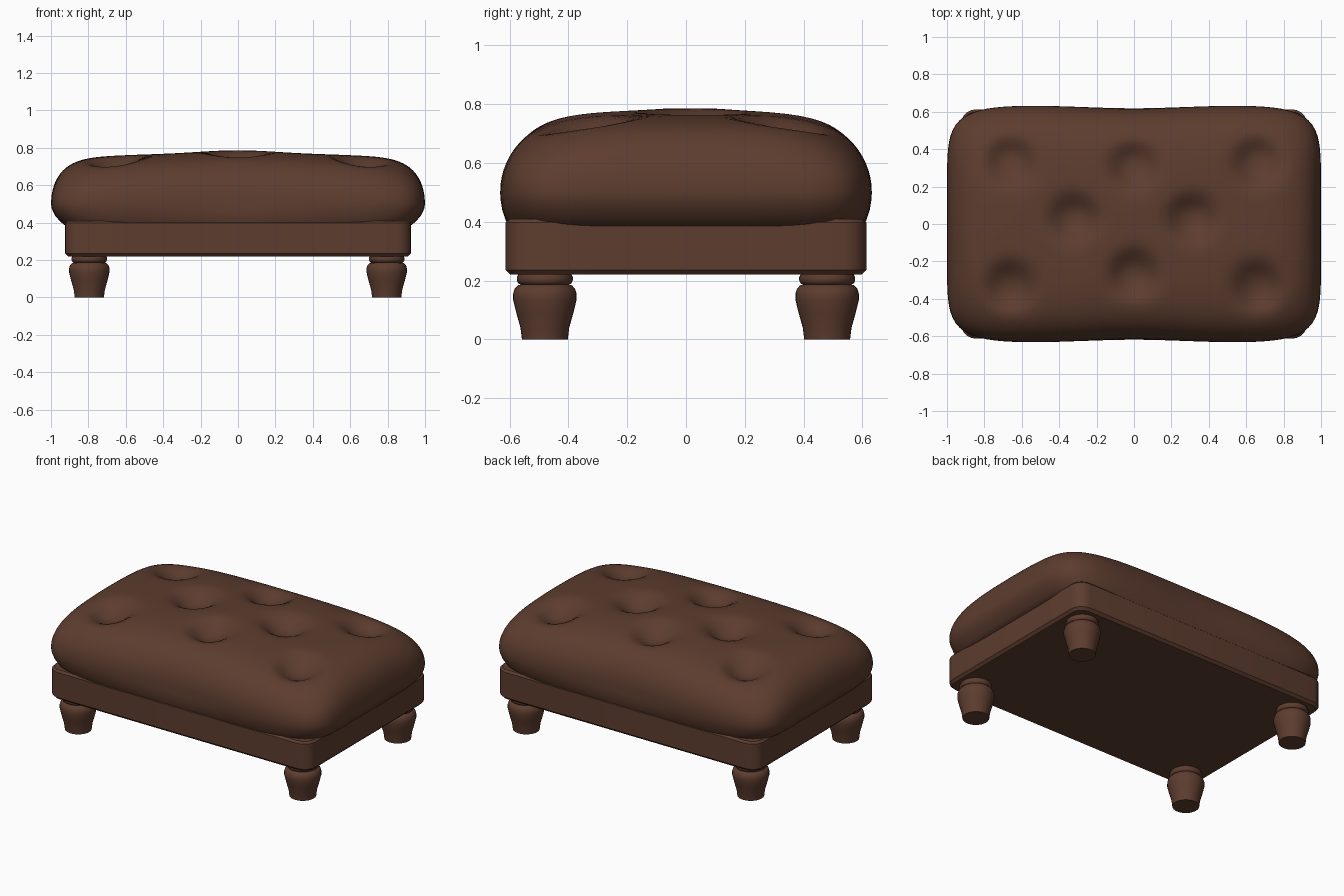
import bpy, bmesh, math

if "Cube" in bpy.data.objects:
    bpy.data.objects.remove(bpy.data.objects["Cube"])

leather = bpy.data.materials.new("brown leather")
leather.diffuse_color = (0.110, 0.046, 0.028, 1)
leather.use_nodes = True
leather.node_tree.nodes["Principled BSDF"].inputs["Base Color"].default_value = leather.diffuse_color


def finish(name, bm, angle):
    bmesh.ops.recalc_face_normals(bm, faces=bm.faces)
    me = bpy.data.meshes.new(name)
    bm.to_mesh(me)
    bm.free()
    ob = bpy.data.objects.new(name, me)
    bpy.context.collection.objects.link(ob)
    me.materials.append(leather)
    bpy.ops.object.select_all(action='DESELECT')
    ob.select_set(True)
    bpy.context.view_layer.objects.active = ob
    bpy.ops.object.shade_smooth_by_angle(angle=math.radians(angle))
    return ob


def loft(name, rings, angle=40):
    """Skin a stack of equal-length point rings and cap both ends."""
    bm = bmesh.new()
    vs = [[bm.verts.new(p) for p in r] for r in rings]
    n = len(vs[0])
    for a, b in zip(vs, vs[1:]):
        for i in range(n):
            bm.faces.new((a[i], a[(i + 1) % n], b[(i + 1) % n], b[i]))
    bm.faces.new(vs[0])
    bm.faces.new(vs[-1])
    return finish(name, bm, angle)


# Cushion: soft rounded outline, domed top with eight tufts
N, HX, HY = 32, 1.0, 0.635
outline = []
for side in range(4):
    for i in range(N):
        X, Y = 1, -1 + 2 * i / N
        for _ in range(side):
            X, Y = -Y, X
        k = (abs(X) ** 7 + abs(Y) ** 7) ** (-1 / 7)
        outline.append((X * k, Y * k))

tufts = [(sx * 0.66, sy * 0.33) for sx in (-1, 1) for sy in (-1, 1)]
tufts += [(0, 0.31), (0, -0.27), (-0.32, 0.03), (0.31, 0.03)]


def pinch(x, amount):
    # long sides drawn in slightly at the middle
    return 1 - 0.03 * amount * math.exp(-(x / 0.35) ** 2)


def top_point(X, Y, t):
    x, y = X * t * HX, Y * t * HY
    p = 5 + 5 * (1 - Y * Y)
    f = math.sqrt(max(0, 1 - t ** p))
    dome = 0.03 * math.exp(-(x / 0.45) ** 2 - (y / 0.6) ** 2)
    corner = 0.07 * (X * Y) ** 4 * t ** 4
    z = 0.5 + f * (0.256 + dome - corner)
    for cx, cy in tufts:
        d2 = (x - cx) ** 2 + (y - cy) ** 2
        z -= 0.075 * math.exp(-(d2 / 0.115 ** 2) ** 1.4)
    return x, y * pinch(x, t ** 4), z


rings = []
for s, z in ((0.925, 0.385), (0.95, 0.405), (0.98, 0.44), (0.996, 0.475)):
    rings.append([(X * HX * s, Y * HY * (0.35 + 0.65 * s) *
                   pinch(X * HX, (z - 0.385) / 0.115), z) for X, Y in outline])
for j in range(40):
    rings.append([top_point(X, Y, max(0.01, 1 - (j / 39) ** 1.6)) for X, Y in outline])
loft("cushion", rings, 60)


# Frame: box with rounded corners and a small chamfer top and bottom
def rounded_rect(hx, hy, r, z, seg=5):
    pts = []
    for q, (sx, sy) in enumerate(((1, 1), (-1, 1), (-1, -1), (1, -1))):
        for i in range(seg + 1):
            a = (q + i / seg) * math.pi / 2
            pts.append((sx * (hx - r) + r * math.cos(a),
                        sy * (hy - r) + r * math.sin(a), z))
    return pts


loft("frame", [rounded_rect(0.925 - d, 0.613 - d, 0.08 - d, z) for d, z in
               ((0.016, 0.22), (0, 0.236), (0, 0.397), (0.012, 0.409))], 30)

# Turned legs
profile = [(0.078, 0), (0.083, 0.04), (0.097, 0.09), (0.108, 0.135), (0.108, 0.155),
           (0.103, 0.172), (0.092, 0.184), (0.082, 0.186), (0.090, 0.190),
           (0.095, 0.200), (0.095, 0.212), (0.090, 0.222), (0.088, 0.235)]
for lr, sx in (("left", -1), ("right", 1)):
    for fb, sy in (("front", -1), ("back", 1)):
        loft(f"{fb}_{lr}_leg", [[(sx * 0.795 + r * math.cos(a * math.pi / 16),
                                  sy * 0.48 + r * math.sin(a * math.pi / 16), z)
                                 for a in range(32)] for r, z in profile])
